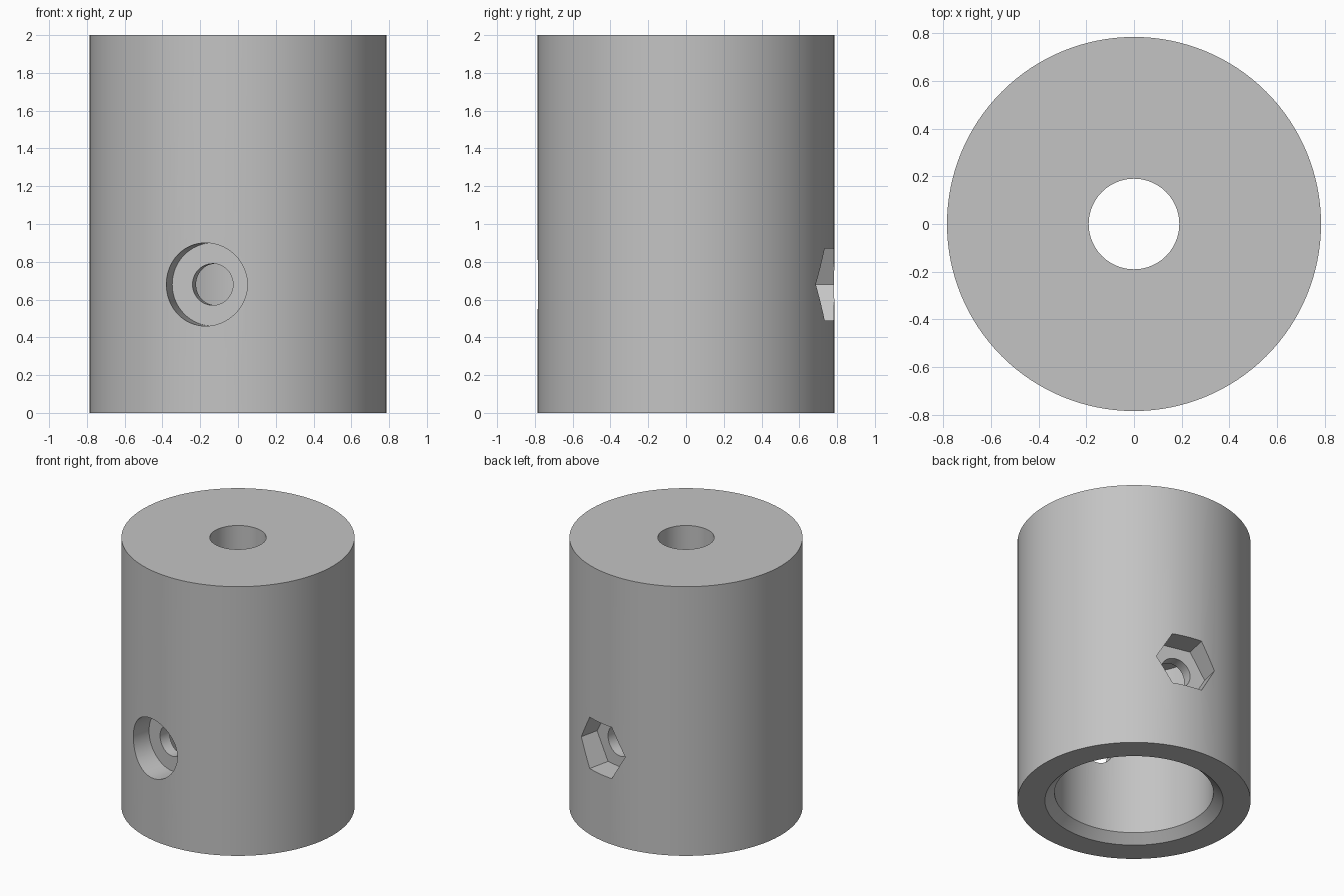
import bpy, bmesh, math
from mathutils import Matrix, Vector

cube = bpy.data.objects.get("Cube")
if cube:
    bpy.data.objects.remove(cube)

grey = bpy.data.materials.new("plain_grey")
grey.use_nodes = True
GREY = (0.55, 0.55, 0.55, 1)
grey.diffuse_color = GREY
grey.node_tree.nodes["Principled BSDF"].inputs["Base Color"].default_value = GREY

SCREW_Z = 0.68
SCREW_TURN = math.radians(12.65)   # cross hole is turned about the vertical axis
SEAT = 0.61                        # distance of the pocket floors from the axis


def make_object(name, bm):
    bmesh.ops.recalc_face_normals(bm, faces=bm.faces)
    mesh = bpy.data.meshes.new(name)
    bm.to_mesh(mesh)
    bm.free()
    mesh.materials.append(grey)
    obj = bpy.data.objects.new(name, mesh)
    bpy.context.collection.objects.link(obj)
    return obj


def lathe(name, profile, steps):
    """Revolve a closed (radius, height) outline about z."""
    bm = bmesh.new()
    verts = [bm.verts.new((r, 0, z)) for r, z in profile]
    edges = [bm.edges.new((a, b)) for a, b in zip(verts, verts[1:] + verts[:1])]
    bmesh.ops.spin(bm, geom=verts + edges, cent=(0, 0, 0), axis=(0, 0, 1),
                   angle=math.tau, steps=steps, use_merge=True)
    bmesh.ops.remove_doubles(bm, verts=bm.verts, dist=0.0001)
    return make_object(name, bm)


def cross_cutter(name, radius, sides, start, end):
    """Prism along the cross hole axis; positive distances lie at the back."""
    bm = bmesh.new()
    bmesh.ops.create_cone(bm, cap_ends=True, segments=sides, radius1=radius,
                          radius2=radius, depth=end - start)
    matrix = (Matrix.Translation((0, 0, SCREW_Z))
              @ Matrix.Rotation(-SCREW_TURN, 4, 'Z')
              @ Matrix.Translation((0, (start + end) / 2, 0))
              @ Matrix.Rotation(math.pi / 2, 4, 'X'))
    # the hexagon keeps two corners level, flats above and below
    if sides == 6:
        xs = max(bm.verts, key=lambda v: v.co.x).co
        matrix = matrix @ Matrix.Rotation(-math.atan2(xs.y, xs.x), 4, 'Z')
    bmesh.ops.transform(bm, matrix=matrix, verts=bm.verts)
    obj = make_object(name, bm)
    obj.hide_render = True
    return obj


# Sleeve: wide chamfered bore from below, narrow bore through the top
body = lathe("coupling_sleeve", [
    (0.785, 0), (0.785, 2), (0.19, 2), (0.19, 1.3),
    (0.535, 1.3), (0.535, 0.06), (0.6, 0)], 128)

# Cross screw hole, round head pocket in front, hexagonal nut pocket behind
cutters = [
    cross_cutter("screw_hole_cutter", 0.11, 48, -1, 1),
    cross_cutter("head_pocket_cutter", 0.22, 64, -1, -SEAT),
    cross_cutter("nut_pocket_cutter", 0.22, 6, SEAT, 1),
]

bpy.ops.object.select_all(action='DESELECT')
body.select_set(True)
bpy.context.view_layer.objects.active = body
for cutter in cutters:
    mod = body.modifiers.new(cutter.name, 'BOOLEAN')
    mod.operation = 'DIFFERENCE'
    mod.solver = 'EXACT'
    mod.object = cutter
    bpy.ops.object.modifier_apply(modifier=mod.name)
for cutter in cutters:
    bpy.data.objects.remove(cutter)

bpy.ops.object.shade_smooth_by_angle(angle=math.radians(30))
